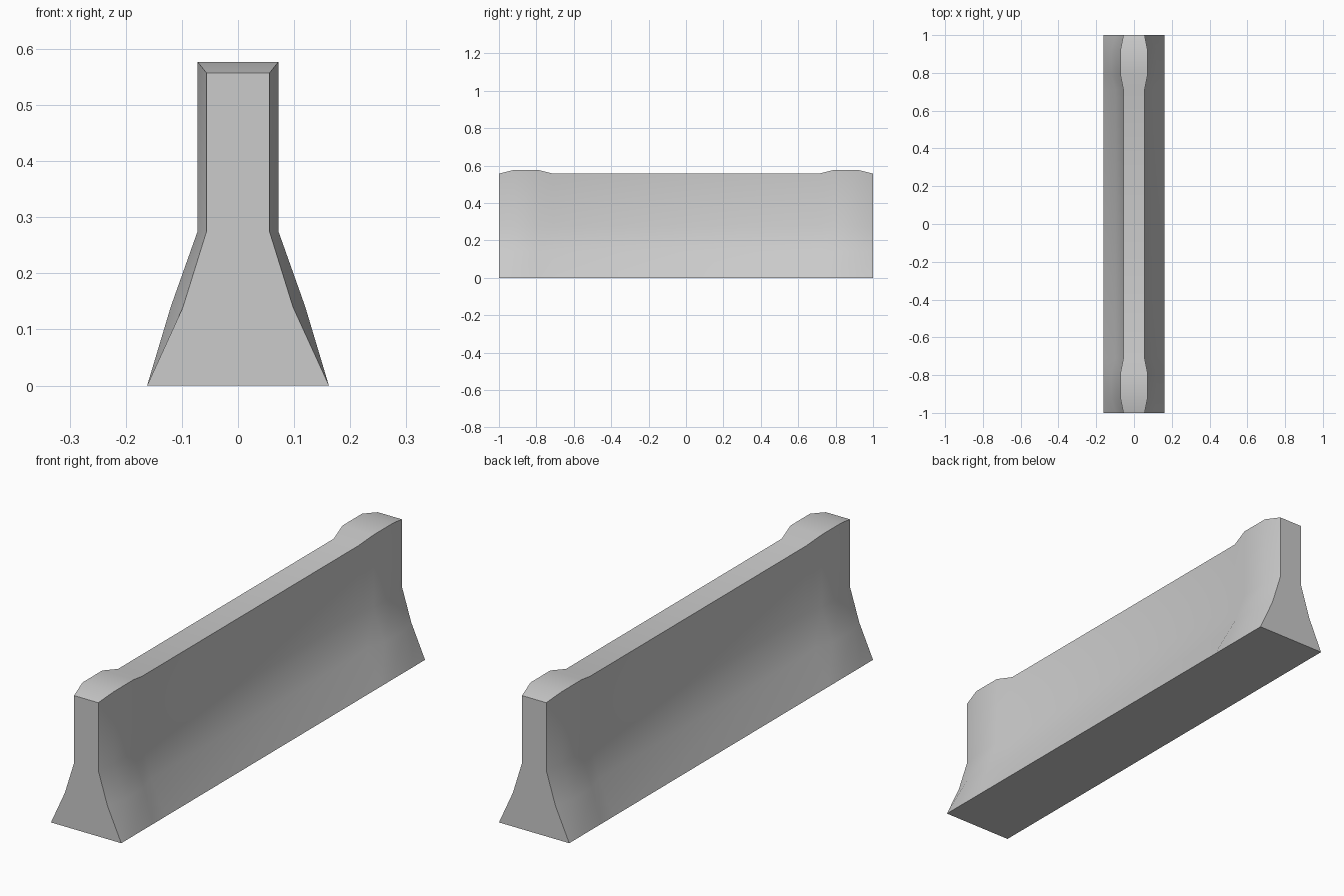
import bpy, bmesh, math

if "Cube" in bpy.data.objects:
    bpy.data.objects.remove(bpy.data.objects["Cube"])

concrete = bpy.data.materials.new("concrete grey")
concrete.diffuse_color = (0.6, 0.6, 0.6, 1)
concrete.use_nodes = True
concrete.node_tree.nodes["Principled BSDF"].inputs["Base Color"].default_value = concrete.diffuse_color

# Half profiles (half width, height): slim body and thickened collar
slim = [(0.162, 0), (0.098, 0.14), (0.056, 0.275), (0.056, 0.557)]
thick = [(0.162, 0), (0.12, 0.14), (0.072, 0.275), (0.072, 0.577)]
stations = [(-1, slim), (-0.92, thick), (-0.79, thick), (-0.71, slim)]
stations += [(-y, p) for y, p in reversed(stations)]

# Barrier body: closed sections lofted along y
bm = bmesh.new()
rings = []
for y, half in stations:
    outline = half + [(-x, z) for x, z in reversed(half)]
    rings.append([bm.verts.new((x, y, z)) for x, z in outline])
for a, b in zip(rings, rings[1:]):
    for i in range(len(a)):
        j = (i + 1) % len(a)
        bm.faces.new((a[i], a[j], b[j], b[i]))
# End caps
bm.faces.new(rings[0])
bm.faces.new(rings[-1])
bmesh.ops.recalc_face_normals(bm, faces=bm.faces)

mesh = bpy.data.meshes.new("barrier")
bm.to_mesh(mesh)
bm.free()
mesh.materials.append(concrete)
barrier = bpy.data.objects.new("barrier", mesh)
bpy.context.collection.objects.link(barrier)

# Smooth sides with crisp top, base and end edges
bpy.context.view_layer.objects.active = barrier
barrier.select_set(True)
bpy.ops.object.shade_smooth_by_angle(angle=math.radians(30))
